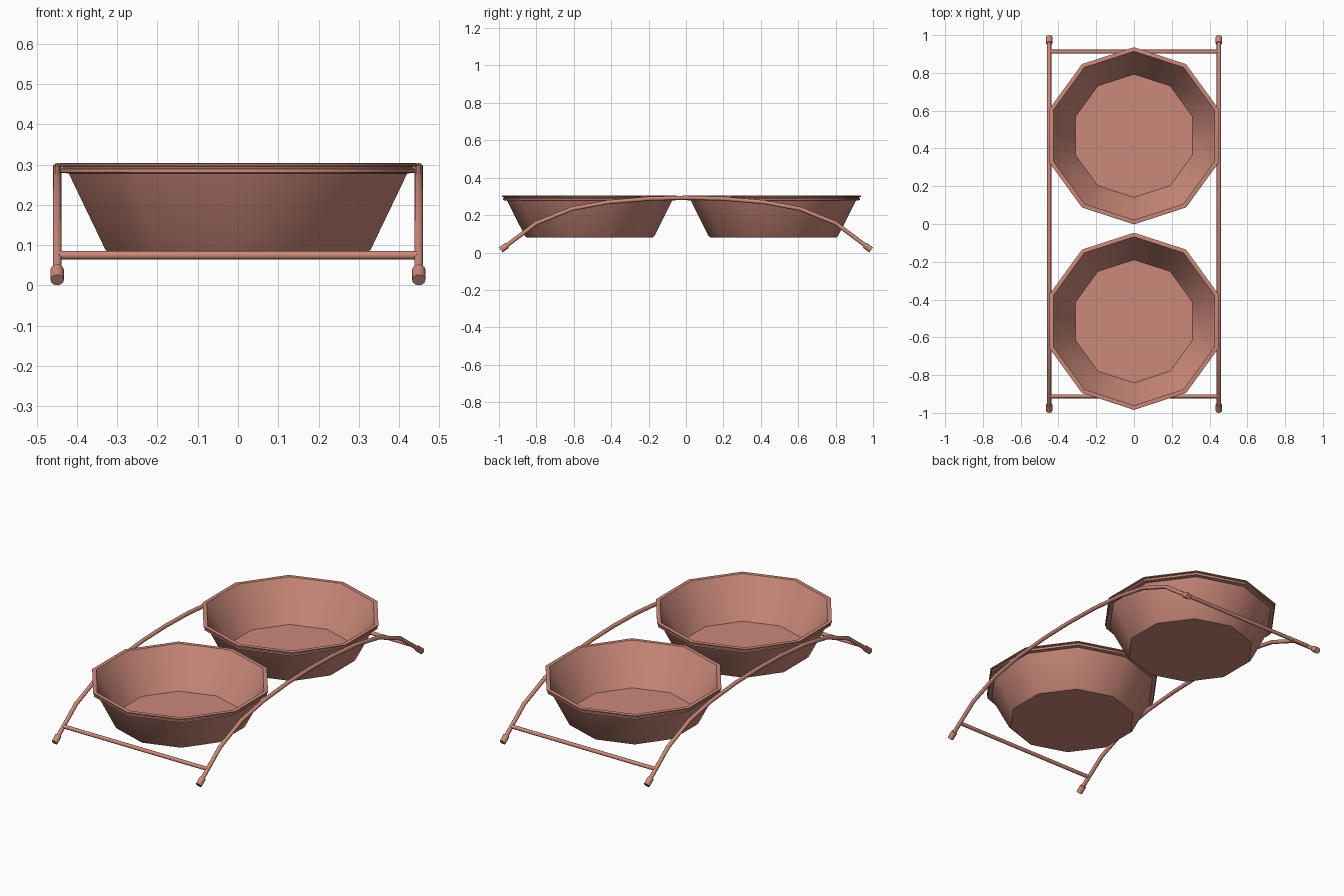
import bpy, bmesh, math
from mathutils import Vector

cube = bpy.data.objects.get("Cube")
if cube:
    bpy.data.objects.remove(cube, do_unlink=True)


def material(name, rgb):
    m = bpy.data.materials.new(name)
    m.use_nodes = True
    m.diffuse_color = (*rgb, 1)
    m.node_tree.nodes["Principled BSDF"].inputs["Base Color"].default_value = (*rgb, 1)
    return m


CLAY = material("terracotta pink", (0.60, 0.25, 0.195))


def finish(name, bm, angle):
    bmesh.ops.recalc_face_normals(bm, faces=bm.faces)
    mesh = bpy.data.meshes.new(name)
    bm.to_mesh(mesh)
    bm.free()
    mesh.materials.append(CLAY)
    ob = bpy.data.objects.new(name, mesh)
    bpy.context.collection.objects.link(ob)
    bpy.ops.object.select_all(action="DESELECT")
    ob.select_set(True)
    bpy.context.view_layer.objects.active = ob
    bpy.ops.object.shade_smooth_by_angle(angle=math.radians(angle))
    return ob


def bowl(name, y, sides=10):
    """Ten-sided bowl turned from a closed profile, with a grooved rim."""
    profile = [(0.337, 0.08), (0.346, 0.088), (0.442, 0.278), (0.464, 0.28),
               (0.464, 0.289), (0.458, 0.291), (0.458, 0.295), (0.469, 0.297),
               (0.469, 0.302), (0.464, 0.304), (0.447, 0.302), (0.326, 0.09)]
    bm = bmesh.new()
    rings = []
    for r, z in profile:
        ring = []
        for i in range(sides):
            a = math.pi / 2 + math.tau * i / sides
            ring.append(bm.verts.new((r * math.cos(a), y + r * math.sin(a), z)))
        rings.append(ring)
    for lower, upper in zip(rings, rings[1:]):
        for i in range(sides):
            j = (i + 1) % sides
            bm.faces.new((lower[i], lower[j], upper[j], upper[i]))
    bm.faces.new(rings[0])
    bm.faces.new(rings[-1])
    return finish(name, bm, 40)


def tube(name, points, radius, sides=12):
    """Capped round tube swept along a path, mitred at each bend."""
    pts = [Vector(p) for p in points]
    bm = bmesh.new()
    rings = []
    for k, p in enumerate(pts):
        t = (pts[min(k + 1, len(pts) - 1)] - pts[max(k - 1, 0)]).normalized()
        u = Vector((0, 0, 1)) if abs(t.x) > 0.9 else Vector((1, 0, 0))
        v = t.cross(u)
        ring = []
        for i in range(sides):
            a = math.tau * i / sides
            ring.append(bm.verts.new(p + radius * (math.cos(a) * u + math.sin(a) * v)))
        rings.append(ring)
    for a, b in zip(rings, rings[1:]):
        for i in range(sides):
            j = (i + 1) % sides
            bm.faces.new((a[i], a[j], b[j], b[i]))
    bm.faces.new(rings[0])
    bm.faces.new(rings[-1])
    return finish(name, bm, 40)


# Bowls
bowl("back_bowl", 0.467)
bowl("front_bowl", -0.515)

# Arched side rails, mirrored front to back, with a cap on each foot
RAIL_X = 0.449
half = [(0.2, 0.288), (0.42, 0.269), (0.61, 0.234), (0.80, 0.157), (0.985, 0.018)]
arch = [(-y, z) for y, z in reversed(half)] + [(0, 0.293)] + half
for side, sx in (("left", 1), ("right", -1)):
    x = sx * RAIL_X
    tube(side + "_rail", [(x, y, z) for y, z in arch], 0.011)
    for end, sy in (("front", -1), ("back", 1)):
        tube(f"{end}_{side}_foot_cap",
             [(x, sy * 0.956, 0.039), (x, sy * 0.99, 0.0135)], 0.0165)

# Crossbars joining the rails
for end, sy in (("front", -1), ("back", 1)):
    tube(end + "_crossbar",
         [(-RAIL_X, sy * 0.912, 0.075), (RAIL_X, sy * 0.912, 0.075)], 0.0105)
